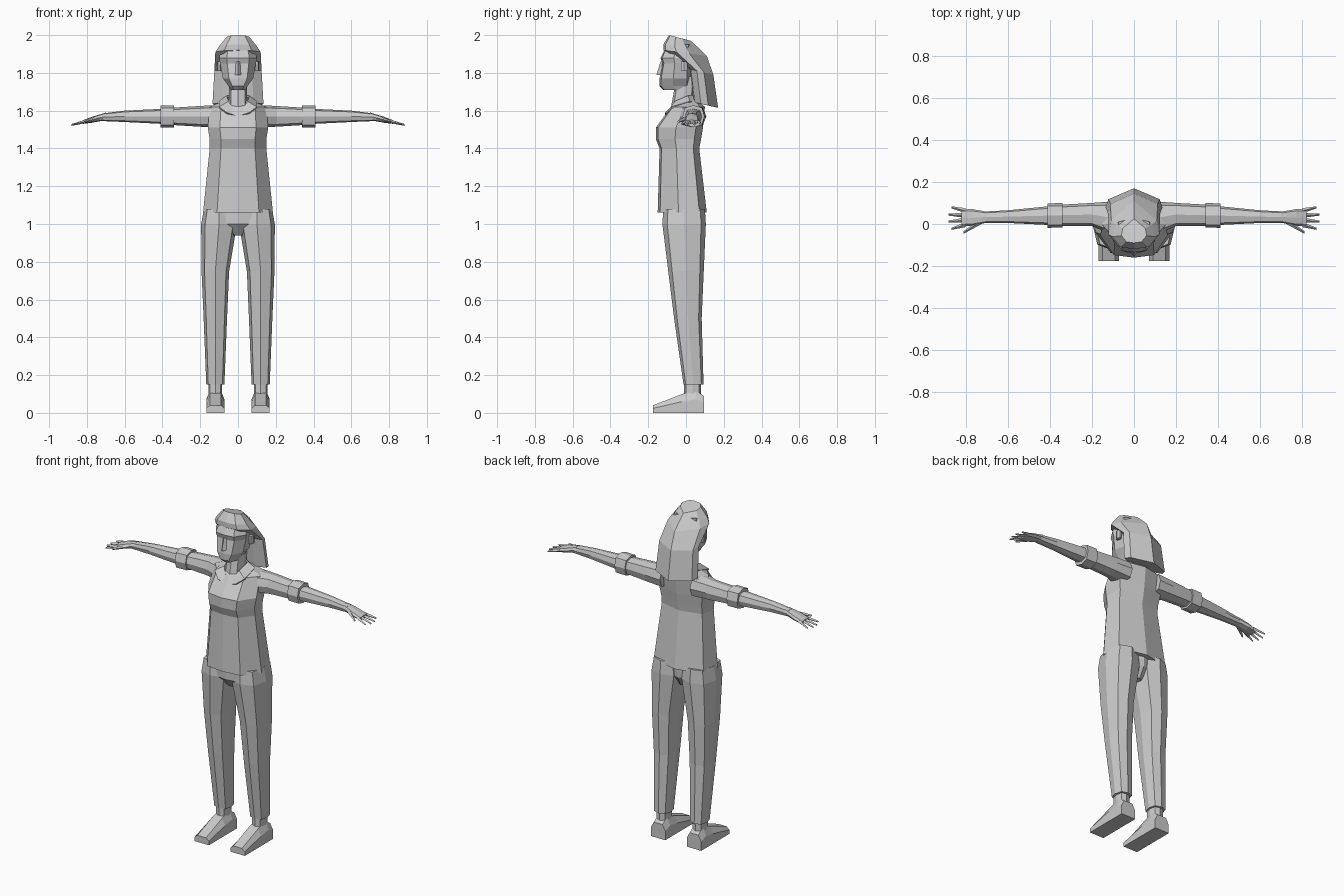
import bpy, bmesh
from math import cos, sin, tau

cube = bpy.data.objects.get("Cube")
if cube:
    bpy.data.objects.remove(cube, do_unlink=True)

plain_grey = (0.6, 0.6, 0.6, 1)
material = bpy.data.materials.new("plain grey")
material.use_nodes = True
material.diffuse_color = plain_grey
shader = material.node_tree.nodes["Principled BSDF"]
shader.inputs["Base Color"].default_value = plain_grey


def loft(name, rings, mirrored=False, closed=True):
    """Skin a list of equal-length point rings, optionally mirrored across x."""
    bm = bmesh.new()
    rows = [[bm.verts.new(point) for point in ring] for ring in rings]
    count = len(rows[0])
    for lower, upper in zip(rows, rows[1:]):
        for i in range(count if closed else count - 1):
            following = (i + 1) % count
            bm.faces.new((lower[i], lower[following], upper[following], upper[i]))
    if closed:
        bm.faces.new(rows[0])
        bm.faces.new(rows[-1])
    bmesh.ops.recalc_face_normals(bm, faces=bm.faces)
    mesh = bpy.data.meshes.new(name)
    bm.to_mesh(mesh)
    bm.free()
    mesh.materials.append(material)
    part = bpy.data.objects.new(name, mesh)
    bpy.context.collection.objects.link(part)
    if mirrored:
        mirror = part.modifiers.new("Mirror", 'MIRROR')
        mirror.use_mirror_merge = False
    return part


def section(z, width, front, back, corner=0.85, drop=0):
    """Symmetric body cross-section with a flat front and a ridge down the back."""
    depth = back - front
    outline = ((0, 0), (0.6, 0.05), (1, corner / 2), (0.9, corner), (0, 1))
    half = [(width * across, front + depth * along, z - drop * along)
            for across, along in outline]
    return half + [(-x, y, height) for x, y, height in reversed(half[1:-1])]


def oval(centre, radii, axis, sides=8):
    """Polygon around a centre, lying across the given axis, with fuller diagonals."""
    first, second = [i for i in range(3) if i != axis]
    ring = []
    for i in range(sides):
        angle = tau * i / sides
        fullness = 1.1 if i % 2 and sides == 8 else 1
        point = list(centre)
        point[first] += radii[0] * fullness * cos(angle)
        point[second] += radii[1] * fullness * sin(angle)
        ring.append(point)
    return ring


def column(name, stations, mirrored=True, sides=8):
    """Upright limb from stations of height, centre x, centre y and two radii."""
    rings = [oval((x, y, z), radii, 2, sides) for z, x, y, *radii in stations]
    loft(name, rings, mirrored)


def reach(x, sideways=0):
    """Centre line of the arm, which droops beyond the wrist."""
    beyond_wrist = max(0, x - 0.7)
    return x, 0.05 - x * 0.025 + sideways, 1.57 - beyond_wrist * 0.25


def arm(name, stations, sides=8):
    """Part of the arm from stations of x, sideways shift and two radii."""
    rings = [oval(reach(x, shift), radii, 0, sides) for x, shift, *radii in stations]
    loft(name, rings, mirrored=True)


# Shirt, wide at the hem, drawn in at the waist and closing at the neck
loft("shirt", [section(z, width, front, back) for z, width, front, back in (
    (1.06, 0.185, -0.15, 0.11), (1.4, 0.15, -0.14, 0.07), (1.45, 0.15, -0.16, 0.08),
    (1.51, 0.16, -0.16, 0.09), (1.62, 0.15, -0.08, 0.1), (1.66, 0.06, -0.03, 0.06))])

# Collar: folded strip round the neck with pointed front flaps
neckline = [(0, -0.11, 1.57), (0.05, -0.06, 1.65), (0.06, 0.01, 1.68), (0, 0.06, 1.68)]
fold = [(0.06, -0.11, 1.59), (0.1, -0.08, 1.62), (0.1, 0.02, 1.65), (0, 0.1, 1.64)]
collar = loft("collar", [neckline, fold], mirrored=True, closed=False)
collar.modifiers.new("Thickness", 'SOLIDIFY').thickness = 0.01

# Arms with turned-up sleeve cuffs
arm("sleeve", ((0.1, -0.02, 0.08, 0.06), (0.2, 0, 0.055, 0.055), (0.36, 0, 0.05, 0.045)))
arm("sleeve_cuff", [(x, 0, 0.058, 0.058) for x in (0.34, 0.41)])
arm("forearm", ((0.4, 0, 0.045, 0.04), (0.6, 0, 0.03, 0.03), (0.72, 0, 0.027, 0.02)))

# Hands: palm, four spread fingers and a thumb
arm("palm", ((0.7, 0, 0.026, 0.02), (0.77, 0, 0.04, 0.016), (0.82, 0, 0.04, 0.01)))
for number in range(4):
    spread = number - 1.5
    tip = 0.89 - abs(spread) * 0.015
    arm(f"finger_{number}", ((0.8, spread * 0.022, 0.012, 0.01),
                             (tip, spread * 0.034, 0.005, 0.005)), sides=4)
arm("thumb", ((0.73, -0.02, 0.015, 0.012), (0.81, -0.07, 0.006, 0.006)), sides=4)

# Trousers: hips and tapering legs
loft("hips", [section(z, width, -depth, depth * 0.7) for z, width, depth in (
    (0.94, 0.03, 0.07), (1, 0.1, 0.12), (1.08, 0.15, 0.12))])
column("trouser_leg", (
    (1.08, 0.1, -0.01, 0.08, 0.11), (1, 0.1, -0.01, 0.095, 0.115),
    (0.75, 0.12, 0, 0.073, 0.094), (0.5, 0.12, 0.01, 0.062, 0.073),
    (0.15, 0.12, 0.04, 0.048, 0.053)))

# Ankles and shoes
column("ankle", [(z, 0.12, 0.035, 0.036, 0.045) for z in (0.05, 0.18)])
sole = 0.048
shoe_outline = ((-1, 0), (-1, 0.6), (-0.6, 1), (0.6, 1), (1, 0.6), (1, 0))
loft("shoe", [[(0.12 + sole * across, y, height * up) for across, up in shoe_outline]
              for y, height in ((0.095, 0.09), (0.05, 0.12), (-0.02, 0.1), (-0.175, 0.04))],
     mirrored=True)

# Neck and head, from chin to forehead
column("neck", ((1.56, 0, -0.03, 0.05, 0.06), (1.78, 0, 0, 0.045, 0.05)), mirrored=False)
loft("head", [section(z, width, front, 0.03) for z, width, front in (
    (1.71, 0.04, -0.12), (1.73, 0.05, -0.14), (1.77, 0.08, -0.14),
    (1.85, 0.095, -0.125), (1.88, 0.1, -0.135), (1.95, 0.08, -0.1))])
column("nose", ((1.79, 0, -0.13, 0.018, 0.026), (1.86, 0, -0.125, 0.01, 0.01)),
       mirrored=False, sides=4)

# Ears
column("ear", [(z, 0.1, -0.01, 0.012, 0.02) for z in (1.81, 1.86)], sides=6)

# Hair: long and pointed at the back, swept up from the forehead
loft("hair", [section(z, width, front, back, corner=0.6, drop=0.03)
              for z, width, front, back in (
                  (1.645, 0.135, 0.04, 0.17), (1.82, 0.125, 0.02, 0.145),
                  (1.92, 0.12, -0.12, 0.11), (1.95, 0.1, -0.12, 0.08), (2, 0.06, -0.09, 0.025))])
